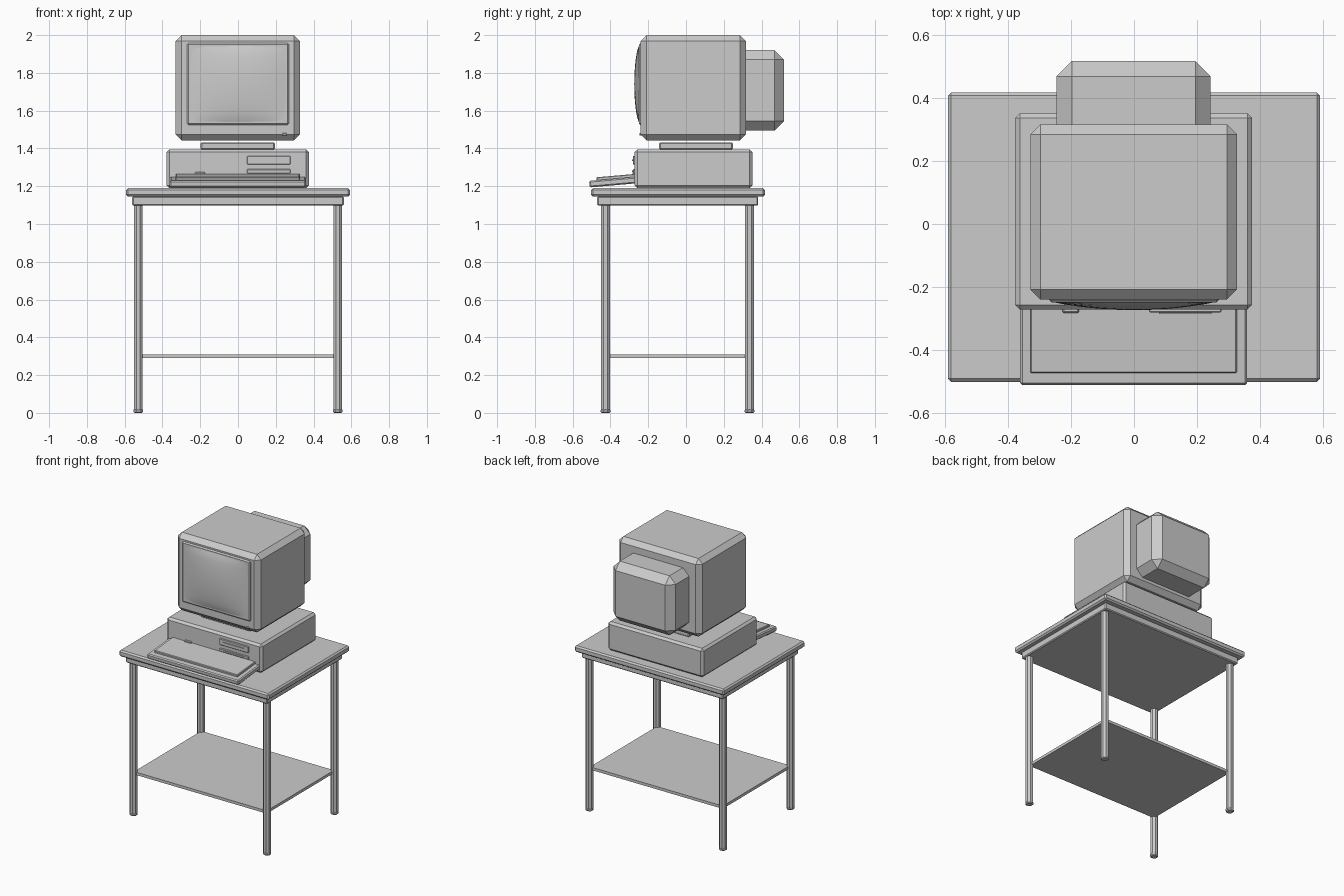
import bpy, bmesh, math
from mathutils import Matrix, Vector

if "Cube" in bpy.data.objects:
    bpy.data.objects.remove(bpy.data.objects["Cube"])


def finish(name, bm):
    bmesh.ops.recalc_face_normals(bm, faces=bm.faces)
    me = bpy.data.meshes.new(name)
    bm.to_mesh(me)
    bm.free()
    ob = bpy.data.objects.new(name, me)
    bpy.context.collection.objects.link(ob)
    return ob


def box(name, x, y, z, bevel=0.0, tilt=0.0, segments=1):
    """Chamfered box from (min, max) ranges, tilted about its centre's x axis."""
    size = [r[1] - r[0] for r in (x, y, z)]
    bm = bmesh.new()
    bmesh.ops.create_cube(bm, size=1, matrix=Matrix.Diagonal((*size, 1)))
    if bevel:
        bmesh.ops.bevel(bm, geom=bm.edges[:], offset=bevel, segments=segments,
                        profile=0.5, affect='EDGES')
    centre = Vector([(r[0] + r[1]) / 2 for r in (x, y, z)])
    bm.transform(Matrix.Translation(centre) @ Matrix.Rotation(tilt, 4, 'X'))
    return finish(name, bm)


def post(name, x, y, z0, z1, r, bevel=0.0):
    """Upright octagonal post with flats facing the axes."""
    bm = bmesh.new()
    rad = r / math.cos(math.pi / 8)
    bmesh.ops.create_cone(bm, cap_ends=True, segments=8, radius1=rad, radius2=rad, depth=z1 - z0,
                          matrix=Matrix.Translation((x, y, (z0 + z1) / 2))
                          @ Matrix.Rotation(math.pi / 8, 4, 'Z'))
    if bevel:
        rim = [e for e in bm.edges if abs(e.verts[0].co.z - e.verts[1].co.z) < 1e-5]
        bmesh.ops.bevel(bm, geom=rim, offset=bevel, segments=1, affect='EDGES')
    return finish(name, bm)


# Table
box("table_top", (-0.592, 0.592), (-0.502, 0.418), (1.145, 1.19), 0.01)
box("table_apron", (-0.56, 0.56), (-0.47, 0.382), (1.098, 1.147), 0.006)
box("table_shelf", (-0.525, 0.525), (-0.425, 0.335), (0.29, 0.31))
for sx, side in ((-1, "left"), (1, "right")):
    for y, end in ((-0.426, "front"), (0.336, "back")):
        post(f"{end}_{side}_leg", sx * 0.528, y, 0.01, 1.1, 0.0235)
        post(f"{end}_{side}_foot", sx * 0.528, y, 0.0, 0.022, 0.0255, 0.006)

# Computer case with drive bays and power button
box("computer_case", (-0.378, 0.376), (-0.272, 0.352), (1.19, 1.395), 0.015)
for i, (z0, z1) in enumerate(((1.315, 1.36), (1.268, 1.29))):
    box(f"drive_bay_{i + 1}", (0.048, 0.278), (-0.281, -0.25), (z0, z1), 0.003)
    zm = (z0 + z1) / 2
    box(f"drive_slot_{i + 1}", (0.08, 0.246), (-0.286, -0.26), (zm - 0.005, zm + 0.005))
box("power_button", (-0.227, -0.175), (-0.283, -0.25), (1.24, 1.275), 0.004)

# Keyboard
tilt = math.radians(5)
box("keyboard_base", (-0.362, 0.36), (-0.512, -0.25), (1.205, 1.24), 0.007, tilt)
box("keyboard_keys", (-0.33, 0.327), (-0.474, -0.25), (1.23, 1.257), 0.004, tilt)

# Monitor
box("monitor_stand", (-0.198, 0.196), (-0.142, 0.248), (1.393, 1.432), 0.007)
box("monitor_body", (-0.33, 0.328), (-0.24, 0.317), (1.442, 2.0), 0.032)
box("monitor_back", (-0.247, 0.244), (0.2, 0.518), (1.495, 1.92), 0.049)
box("screen_frame", (-0.27, 0.27), (-0.25, -0.2), (1.525, 1.957), 0.008)
box("indicator_light", (0.236, 0.256), (-0.246, -0.21), (1.468, 1.482), 0.002)

# Bulging screen glass
bm = bmesh.new()
bmesh.ops.create_grid(bm, x_segments=20, y_segments=16, size=1)
for v in bm.verts:
    u, w = v.co.x, v.co.y
    v.co = (u * 0.257, -0.249 - 0.025 * (1 - u * u) * (1 - w * w) ** 0.7
            if abs(w) < 0.9999 else -0.249, 1.741 + w * 0.203)
glass = finish("screen_glass", bm)
for f in glass.data.polygons:
    f.use_smooth = True
if glass.data.polygons[0].normal.y > 0:
    glass.data.flip_normals()
